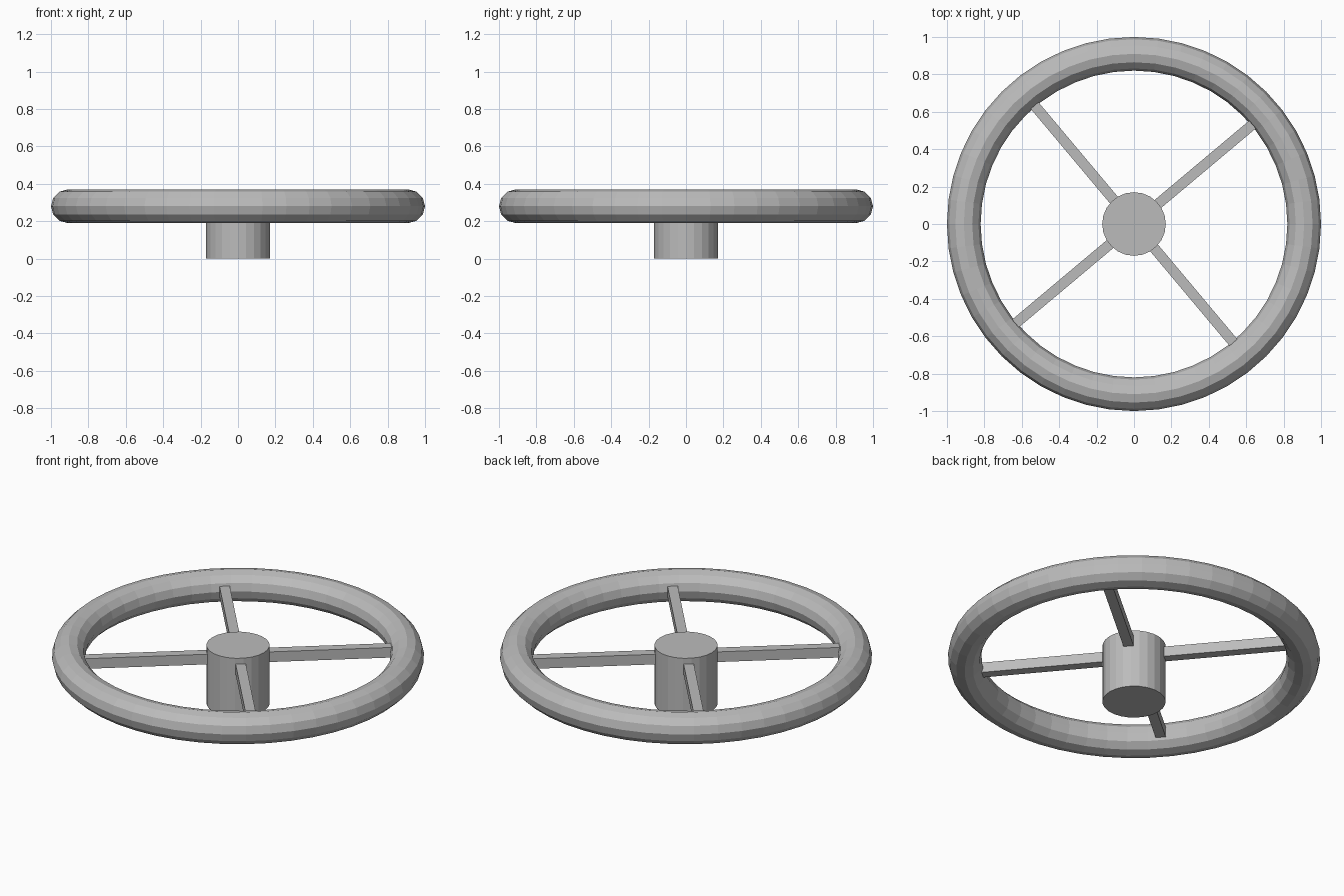
import bpy, math

if "Cube" in bpy.data.objects:
    bpy.data.objects.remove(bpy.data.objects["Cube"])

# single grey paint
grey = bpy.data.materials.new("grey_metal")
grey.diffuse_color = (0.5, 0.5, 0.5, 1)
grey.use_nodes = True
grey.node_tree.nodes["Principled BSDF"].inputs["Base Color"].default_value = grey.diffuse_color


def finish(name):
    ob = bpy.context.object
    ob.name = name
    ob.data.materials.clear()
    ob.data.materials.append(grey)
    return ob


RIM_Z = 0.28

# round rim
bpy.ops.mesh.primitive_torus_add(major_radius=0.91, minor_radius=0.09,
                                 major_segments=48, minor_segments=12,
                                 location=(0, 0, RIM_Z))
finish("rim")

# central hub
HUB_TOP = 0.345
bpy.ops.mesh.primitive_cylinder_add(vertices=24, radius=0.17, depth=HUB_TOP,
                                    location=(0, 0, HUB_TOP / 2))
finish("hub")

# four square spokes running from inside the hub into the rim
INNER, OUTER = 0.12, 0.87
for i in range(4):
    a = math.radians(40 + 90 * i)
    mid = (INNER + OUTER) / 2
    bpy.ops.mesh.primitive_cube_add(size=1, location=(mid * math.cos(a), mid * math.sin(a), RIM_Z),
                                    rotation=(0, 0, a))
    spoke = finish(f"spoke_{i + 1}")
    spoke.scale = (OUTER - INNER, 0.055, 0.06)
